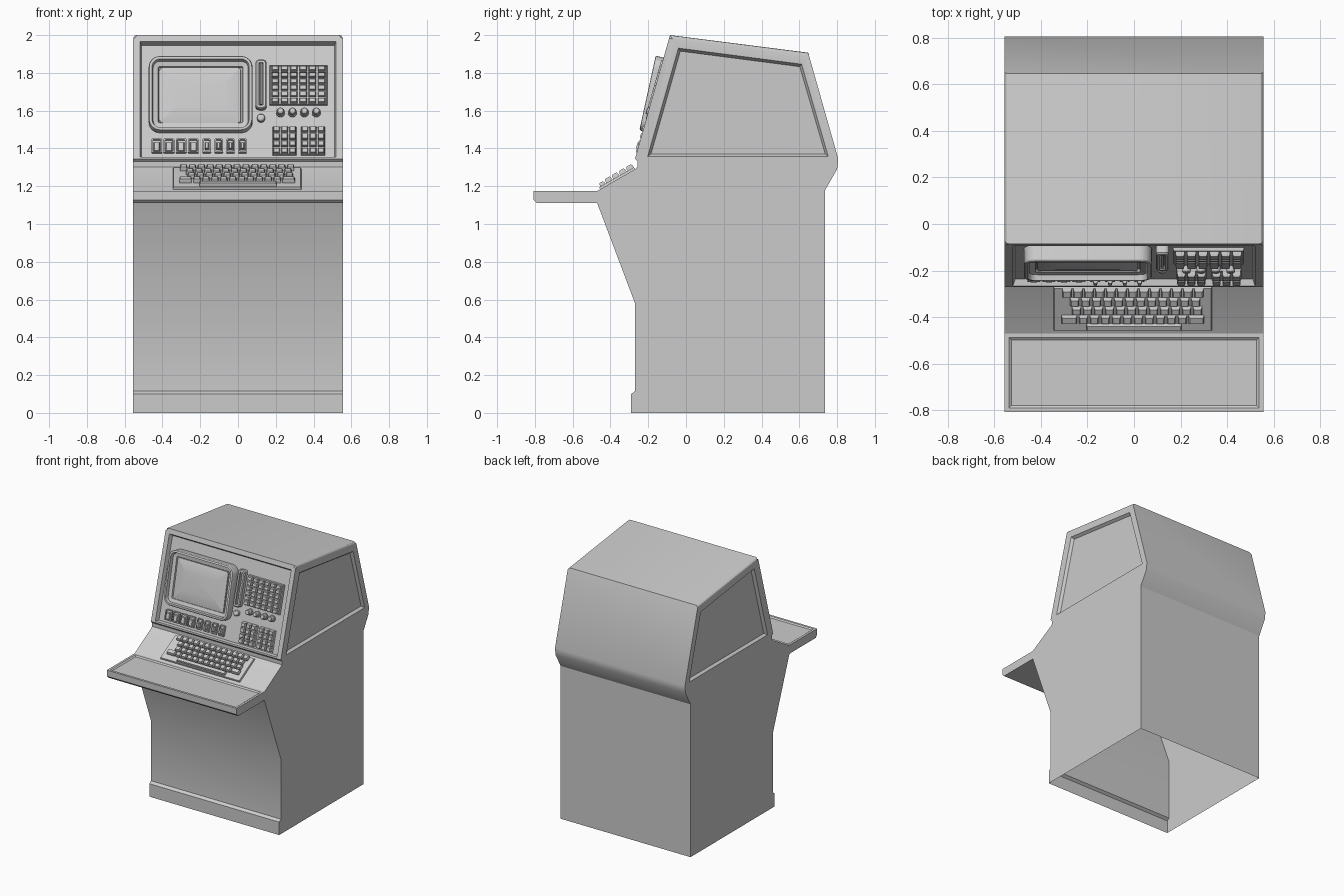
import bpy, bmesh, math
from mathutils import Vector

if "Cube" in bpy.data.objects:
    bpy.data.objects.remove(bpy.data.objects["Cube"])

W = 0.555                                        # half width of cabinet
PANEL = (-0.27, 1.345, math.atan2(0.655, 0.185))  # sloped control panel: y, z, angle
DECK = (-0.47, 1.175, math.atan2(0.115, 0.20))    # sloped keyboard deck


def on(frame, x, z, w, dv=0.0):
    """Point on a sloped frame: x, height z on the slope, w out of it, dv along it."""
    y0, z0, a = frame
    v = (z - z0) / math.sin(a) + dv
    return Vector((x, y0 + v * math.cos(a) - w * math.sin(a), z0 + v * math.sin(a) + w * math.cos(a)))


def finish(name, bm, angle=30):
    bmesh.ops.recalc_face_normals(bm, faces=bm.faces)
    me = bpy.data.meshes.new(name)
    bm.to_mesh(me)
    bm.free()
    ob = bpy.data.objects.new(name, me)
    bpy.context.collection.objects.link(ob)
    bpy.ops.object.select_all(action='DESELECT')
    ob.select_set(True)
    bpy.context.view_layer.objects.active = ob
    bpy.ops.object.shade_smooth_by_angle(angle=math.radians(angle))
    return ob


def loft(bm, frame, x, z, w, h, r, steps, n=1, tilt=0.0):
    """Rounded rectangle lofted through (inset, height) steps, capped at the end."""
    prev = None
    for inset, up in steps:
        rr = max(r - inset, 0.002)
        hw, hh = w / 2 - inset - rr, h / 2 - inset - rr
        ring = []
        for k, (sx, sv) in enumerate(((1, 1), (-1, 1), (-1, -1), (1, -1))):
            for i in range(n + 1):
                t = math.pi / 2 * (k + i / n)
                du, dv = sx * hw + rr * math.cos(t), sv * hh + rr * math.sin(t)
                ring.append(bm.verts.new(on(frame, x + du, z, up + tilt * dv, dv)))
        if prev:
            for i in range(len(ring)):
                j = (i + 1) % len(ring)
                bm.faces.new((prev[i], prev[j], ring[j], ring[i]))
        prev = ring
    bm.faces.new(prev)


def part(name, items, steps, frame=PANEL, n=1, tilt=0.0):
    """One object from many (x, z, w, h, r) lofted pieces."""
    bm = bmesh.new()
    for it in items:
        loft(bm, frame, *it, steps, n, tilt)
    return finish(name, bm)


def block(bm, frame, x, z, w, h, top, inset=0.004, base=-0.03):
    """Square tapered block such as a key cap."""
    prev = None
    for ins, up in ((0, base), (0, top - 0.012), (inset, top)):
        a, b = w / 2 - ins, h / 2 - ins
        ring = [bm.verts.new(on(frame, x + sx * a, z, up, sv * b))
                for sx, sv in ((1, 1), (-1, 1), (-1, -1), (1, -1))]
        if prev:
            for i in range(4):
                bm.faces.new((prev[i], prev[i - 3], ring[i - 3], ring[i]))
        prev = ring
    bm.faces.new(prev)


def blocks(name, items, frame=PANEL, **kw):
    bm = bmesh.new()
    for it in items:
        block(bm, frame, *it, **kw)
    return finish(name, bm)


# Cabinet shell: side profile, open at the bottom
prof = [(-0.29, 0), (-0.29, 0.1), (-0.27, 0.115), (-0.27, 0.58), (-0.47, 1.11), (-0.79, 1.11),
        (-0.808, 1.128), (-0.808, 1.175), (-0.47, 1.175), (-0.27, 1.29), (-0.256, 1.302),
        (-0.256, 1.33), (-0.27, 1.345), (-0.085, 2.0), (0.647, 1.907), (0.806, 1.345),
        (0.8, 1.29), (0.737, 1.18), (0.737, 0)]
SHELF, F0, F1, B1, B0 = 7, 12, 13, 14, 15
bm = bmesh.new()
left, right = ([bm.verts.new((s * W, y, z)) for y, z in prof] for s in (-1, 1))


def recess(outer, rim, floor):
    """Frame from outer verts to a rim, a wall down to the floor, and the floor."""
    loops = [outer] + [[bm.verts.new(c) for c in ring] for ring in (rim, floor)]
    for a, b in zip(loops, loops[1:]):
        for i in range(4):
            bm.faces.new((a[i], a[i - 3], b[i - 3], b[i]))
    bm.faces.new(loops[-1])


for i in range(len(prof) - 1):
    if i != F0:
        f = bm.faces.new((left[i], left[i + 1], right[i + 1], right[i]))
        if i == SHELF:
            shelf = f
# recessed control panel on the front
recess([left[F0], left[F1], right[F1], right[F0]],
       [on(PANEL, x, z, 0) for x, z in ((-.52, 1.355), (-.52, 1.965), (.52, 1.965), (.52, 1.355))],
       [on(PANEL, x, z, -.03) for x, z in ((-.51, 1.363), (-.51, 1.953), (.51, 1.953), (.51, 1.363))])
# sides with recessed windows in the head
for s, v in ((-1, left), (1, right)):
    bm.faces.new(v[:F0 + 1] + v[B0:])
    recess([v[F0], v[F1], v[B1], v[B0]],
           [(s * W, y, z) for y, z in ((-.203, 1.358), (-.04, 1.931), (.612, 1.846), (.753, 1.358))],
           [(s * (W - .02), y, z) for y, z in ((-.185, 1.371), (-.03, 1.915), (.602, 1.833), (.737, 1.371))])
bmesh.ops.recalc_face_normals(bm, faces=bm.faces)
for thick, deep in ((0.025, 0), (0.015, -0.008)):      # shallow tray in the shelf
    bmesh.ops.inset_region(bm, faces=[shelf], thickness=thick, depth=deep)
top_edges = [bm.edges.get((v[F1], v[B1])) for v in (left, right)]
bmesh.ops.bevel(bm, geom=top_edges, offset=0.018, segments=3, profile=0.5, affect='EDGES')
finish("cabinet", bm, 25)

# Screen with raised rounded bezel, deeper at the top
part("screen_bezel", [(-0.198, 1.685, 0.55, 0.405, 0.06)],
     [(0, -.05), (0, .022), (.004, .029), (.009, .031), (.018, .031), (.024, .006), (.05, 0), (.054, -.012)],
     n=6, tilt=0.06)
part("screen_glass", [(-0.2, 1.683, 0.435, 0.305, 0.02)],
     [(0, -.02), (0.003, -.004), (.03, .002), (.08, .007)], n=4, tilt=0.06)

# Media slot and round button
part("slot_housing", [(0.122, 1.74, 0.057, 0.27, 0.018)],
     [(0, -.03), (0, .0), (.006, .008), (.018, .008), (.02, -.012)], n=4)
blocks("slot_lever", [(0.122, 1.745, 0.012, 0.235, 0.004)], inset=0.002)
part("round_button", [(0.122, 1.565, 0.042, 0.042, 0.021)],
     [(0, -.03), (0, -.008), (.006, 0), (.013, .003)], n=4)

# Upper key grid
blocks("key_grid_plate", [(0.32, 1.74, 0.306, 0.218, -0.014)])
blocks("key_grid_keys", [(0.32 + (c - 2.5) * 0.049, 1.74 + (r - 2.5) * 0.034, 0.039, 0.028, 0.008)
                         for c in range(6) for r in range(6)])

# Rotary knobs
part("rotary_knobs", [(0.225 + i * 0.0633, 1.597, 0.048, 0.048, 0.024) for i in range(4)],
     [(0, -.03), (0, -.018), (.004, -.016), (.006, .008), (.01, .012)], n=4)

# Lower keypads in two banks
banks = (0.246, 0.397)
blocks("keypad_plates", [(x, 1.447, 0.13, 0.158, -0.02) for x in banks])
blocks("keypad_keys", [(x + (c - 1) * 0.043, 1.447 + (r - 1.5) * 0.038, 0.035, 0.031, 0.006)
                       for x in banks for c in range(3) for r in range(4)])

# Switch row: four flat hinged covers and four framed rockers
flat = [-0.43 + i * 0.0645 for i in range(4)]
rock = [-0.166 + i * 0.0633 for i in range(4)]
part("switch_frames", [(x, 1.418, 0.056, 0.078, 0.004) for x in flat] +
     [(x, 1.418, 0.044, 0.078, 0.004) for x in rock],
     [(0, -.03), (0, -.012), (.003, -.01), (.007, -.01), (.008, -.022)])
blocks("switch_covers", [(x, 1.412, 0.034, 0.05, -0.006) for x in flat])
blocks("rocker_switches", [(x, 1.414, 0.02, 0.036, 0.01) for x in rock])

# Keyboard on the sloped deck
def deck_z(y):
    return 1.175 + (y + 0.47) * 0.575


blocks("keyboard_plate", [(-0.005, deck_z(-0.362), 0.68, 0.216, 0.012)], frame=DECK, base=-0.01)
keys = []
for r, y in enumerate((-0.287, -0.325, -0.363, -0.4)):
    z, off = deck_z(y), (0.0, 0.01, 0.018, 0.0)[r]
    n = 13 if r == 0 else 12
    if r == 3:                                     # bottom row with wide end keys
        keys += [(x, z, 0.066, 0.037, 0.034) for x in (-0.278, 0.268)]
        n = 10
    keys += [(-0.005 + off + (i - (n - 1) / 2) * 0.0472, z, 0.039, 0.037, 0.034) for i in range(n)]
blocks("keyboard_keys", keys, frame=DECK, base=0.0, inset=0.005)
blocks("space_bar", [(0.0, deck_z(-0.434), 0.41, 0.03, 0.03)], frame=DECK, base=0.0)
